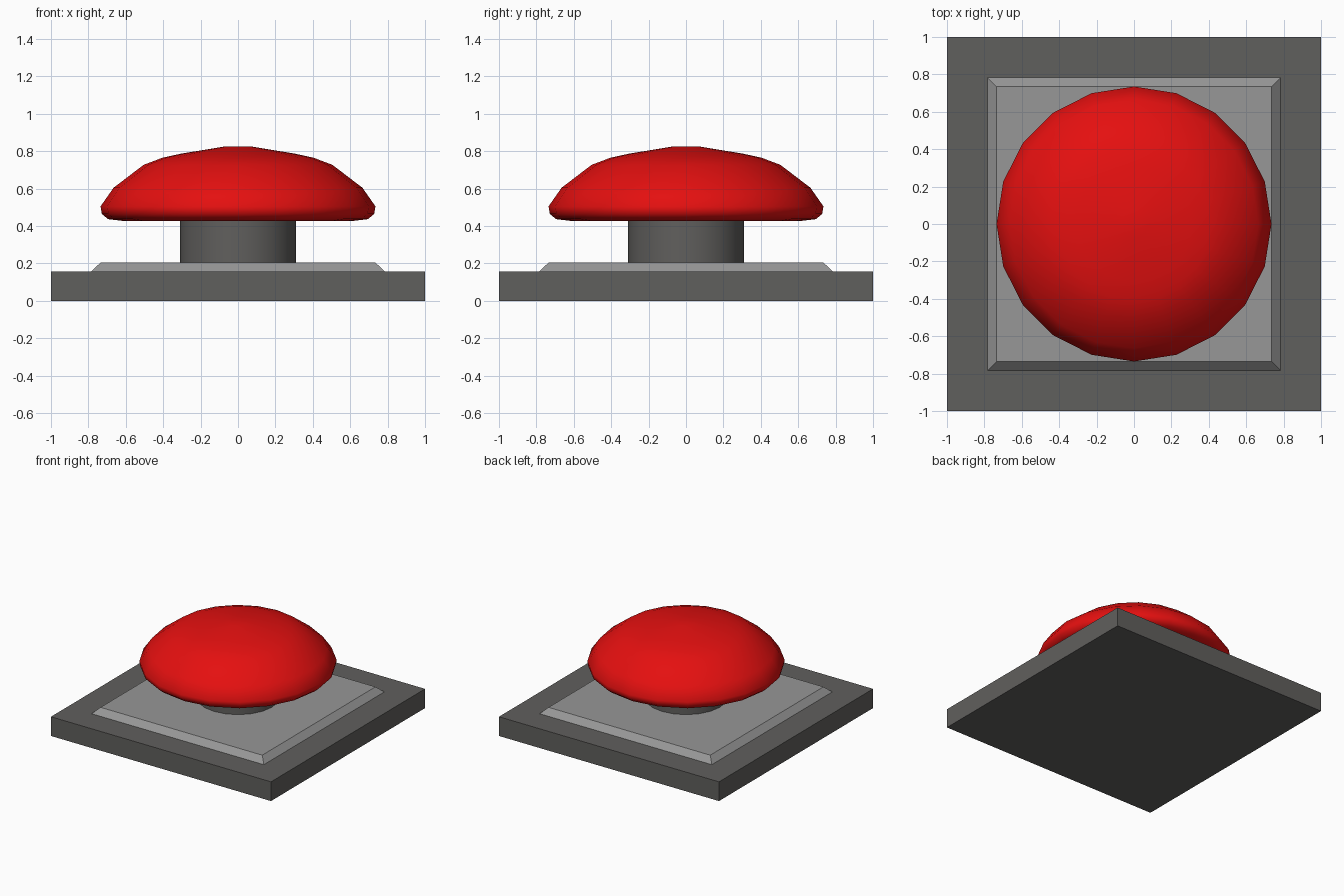
import bpy
import bmesh
import math

cube = bpy.data.objects.get("Cube")
if cube:
    bpy.data.objects.remove(cube, do_unlink=True)


def material(name, rgb):
    mat = bpy.data.materials.new(name)
    mat.use_nodes = True
    color = (*rgb, 1.0)
    mat.diffuse_color = color
    mat.node_tree.nodes["Principled BSDF"].inputs["Base Color"].default_value = color
    return mat


def lathe(name, profile, sides, mat, start=0.0, smooth_angle=None):
    """Stack rings of (radius, z), listed bottom to top, and cap both ends."""
    bm = bmesh.new()
    rings = []
    for radius, z in profile:
        angles = [start + math.tau * i / sides for i in range(sides)]
        rings.append([bm.verts.new((radius * math.cos(a), radius * math.sin(a), z))
                      for a in angles])
    for low, high in zip(rings, rings[1:]):
        for i in range(sides):
            j = (i + 1) % sides
            bm.faces.new((low[i], low[j], high[j], high[i]))
    bm.faces.new(rings[0][::-1])
    bm.faces.new(rings[-1])
    mesh = bpy.data.meshes.new(name)
    bm.to_mesh(mesh)
    bm.free()
    mesh.materials.append(mat)
    obj = bpy.data.objects.new(name, mesh)
    bpy.context.collection.objects.link(obj)
    if smooth_angle:
        bpy.ops.object.select_all(action="DESELECT")
        obj.select_set(True)
        bpy.context.view_layer.objects.active = obj
        bpy.ops.object.shade_smooth_by_angle(angle=math.radians(smooth_angle))
    return obj


def square_stack(name, profile, mat):
    """Four-sided stack; the profile gives half widths."""
    corners = [(half * math.sqrt(2), z) for half, z in profile]
    return lathe(name, corners, 4, mat, start=math.pi / 4)


dark_grey = material("dark grey", (0.118, 0.115, 0.110))
light_grey = material("light grey", (0.31, 0.31, 0.31))
red = material("red", (0.78, 0.005, 0.005))

# Square base and the raised plate with sloping edges
square_stack("base", [(1.0, 0.0), (1.0, 0.158)], dark_grey)
square_stack("plate", [(0.783, 0.156), (0.783, 0.158), (0.735, 0.205)], light_grey)

# Round stem
lathe("stem", [(0.31, 0.2), (0.31, 0.44)], 20, dark_grey, smooth_angle=30)

# Domed push button with a rolled lower rim
dome = [(0.29, 0.428), (0.62, 0.428), (0.695, 0.437), (0.728, 0.465),
        (0.735, 0.505), (0.665, 0.605), (0.505, 0.727), (0.405, 0.765),
        (0.31, 0.786), (0.075, 0.825)]
lathe("button_dome", dome, 20, red, smooth_angle=60)
